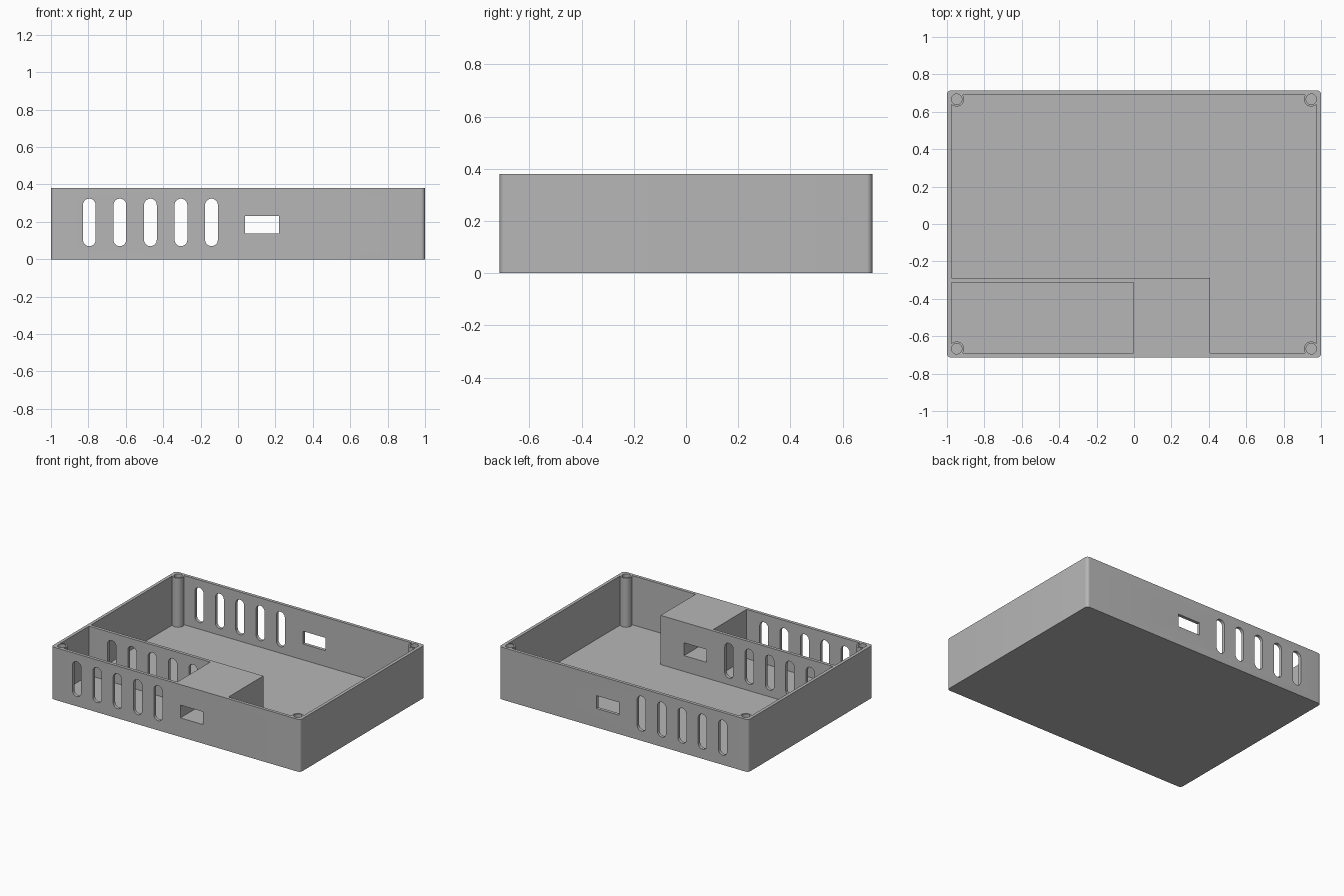
import bpy
import bmesh
import math
from mathutils import Matrix

if "Cube" in bpy.data.objects:
    bpy.data.objects.remove(bpy.data.objects["Cube"], do_unlink=True)

# Overall sizes
HX, HY, H = 1.0, 0.714, 0.38
WALL = 0.023
CORNER = 0.022


def add_prism(name, outline, depth, matrix=Matrix.Identity(4)):
    """Extrude a 2D outline along local z, then place it with a matrix."""
    bm = bmesh.new()
    face = bm.faces.new([bm.verts.new((x, y, 0)) for x, y in outline])
    ext = bmesh.ops.extrude_face_region(bm, geom=[face])
    moved = [v for v in ext["geom"] if isinstance(v, bmesh.types.BMVert)]
    bmesh.ops.translate(bm, verts=moved, vec=(0, 0, depth))
    bmesh.ops.transform(bm, matrix=matrix, verts=bm.verts)
    bmesh.ops.recalc_face_normals(bm, faces=bm.faces)
    mesh = bpy.data.meshes.new(name)
    bm.to_mesh(mesh)
    bm.free()
    obj = bpy.data.objects.new(name, mesh)
    bpy.context.collection.objects.link(obj)
    return obj


def rounded(x0, x1, y0, y1, r, steps=8):
    """Outline of a rectangle with rounded corners."""
    points = []
    for cx, cy, start in ((x1 - r, y1 - r, 0), (x0 + r, y1 - r, 1),
                          (x0 + r, y0 + r, 2), (x1 - r, y0 + r, 3)):
        for i in range(steps + 1):
            a = (start + i / steps) * math.pi / 2
            p = (cx + r * math.cos(a), cy + r * math.sin(a))
            if not points or math.dist(p, points[-1]) > 1e-5:
                points.append(p)
    if math.dist(points[0], points[-1]) < 1e-5:
        points.pop()
    return points


def rect(x0, x1, y0, y1):
    return [(x0, y0), (x1, y0), (x1, y1), (x0, y1)]


def circle(cx, cy, r, sides=32):
    return [(cx + r * math.cos(i * math.tau / sides),
             cy + r * math.sin(i * math.tau / sides)) for i in range(sides)]


def combine(target, part, operation):
    """Apply a boolean with a helper part and remove the helper."""
    mod = target.modifiers.new(part.name, "BOOLEAN")
    mod.operation = operation
    mod.solver = "EXACT"
    mod.object = part
    bpy.context.view_layer.objects.active = target
    bpy.ops.object.modifier_apply(modifier=mod.name)
    bpy.data.objects.remove(part, do_unlink=True)


def up(z):
    return Matrix.Translation((0, 0, z))


# Tray with rounded outer corners and a square cavity
tray = add_prism("enclosure_tray", rounded(-HX, HX, -HY, HY, CORNER), H)
inner_x, inner_y = HX - WALL, HY - WALL
combine(tray, add_prism("cavity", rect(-inner_x, inner_x, -inner_y, inner_y),
                        H, up(WALL)), "DIFFERENCE")

# Inner divider and solid port block, sunk slightly into the tray
base = WALL / 2
inside = rect(-inner_x - base, 0.0, -0.313, -0.29)
combine(tray, add_prism("divider", inside, H - base, up(base)), "UNION")
block = rect(-0.003, 0.407, -inner_y - base, -0.29)
combine(tray, add_prism("port_block", block, H - base, up(base)), "UNION")

# Corner screw posts with blind holes
corners = [(sx * 0.948, sy * 0.667) for sx in (-1, 1) for sy in (-1, 1)]
for x, y in corners:
    combine(tray, add_prism("screw_post", circle(x, y, 0.039), H - base, up(base)), "UNION")
for x, y in corners:
    combine(tray, add_prism("screw_hole", circle(x, y, 0.028), H, up(WALL)), "DIFFERENCE")

# Vent slots and port opening run through from front to back
through = Matrix.Translation((0, 1, 0)) @ Matrix.Rotation(math.pi / 2, 4, "X")
for i in range(5):
    x = -0.795 + i * 0.1633
    slot = rounded(x - 0.034, x + 0.034, 0.07, 0.324, 0.034)
    combine(tray, add_prism("vent_slot", slot, 2, through), "DIFFERENCE")
combine(tray, add_prism("port_opening", rect(0.037, 0.219, 0.138, 0.231),
                        2, through), "DIFFERENCE")

# Single plain grey finish
grey = bpy.data.materials.new("plain_grey")
grey.use_nodes = True
colour = (0.47, 0.47, 0.47, 1)
grey.diffuse_color = colour
grey.node_tree.nodes["Principled BSDF"].inputs["Base Color"].default_value = colour
tray.data.materials.clear()
tray.data.materials.append(grey)

# Smooth the curved faces while keeping edges crisp
bpy.ops.object.select_all(action="DESELECT")
tray.select_set(True)
bpy.context.view_layer.objects.active = tray
bpy.ops.object.shade_smooth_by_angle(angle=math.radians(30))
